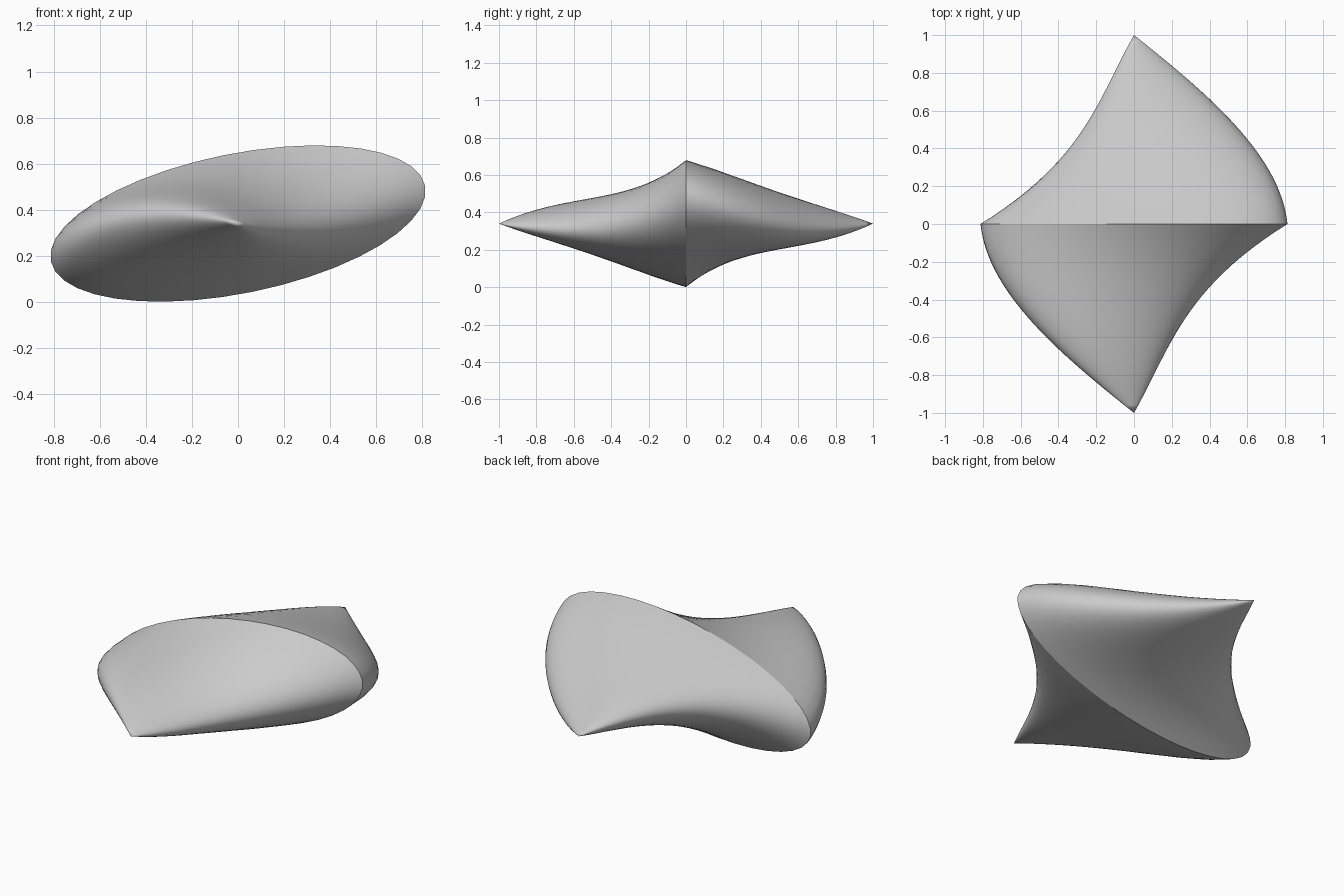
import bpy, bmesh, math
from mathutils import Vector

cube = bpy.data.objects.get("Cube")
if cube:
    bpy.data.objects.remove(cube)

SEGMENTS = 40          # points around the oval
RINGS = 24             # rings from the rim to each tip
WIDTH, HEIGHT = 0.829, 0.303
CENTRE = Vector((0, 0, 0.34))

grey = bpy.data.materials.new("plain_grey")
grey.use_nodes = True
grey.diffuse_color = (0.6, 0.6, 0.6, 1)
grey.node_tree.nodes["Principled BSDF"].inputs["Base Color"].default_value = (0.6, 0.6, 0.6, 1)


def section_point(t, a):
    """Point on the tapering, twisting oval at distance t from the rim."""
    tilt = math.radians(11.4 - 27 * t)
    lean = tilt + math.radians(8)
    arch = t * (1 - t)
    bow = arch * (0.8 - 0.45 * t)
    scale = 1 - t + 0.15 * arch * (2 * t - 1)
    u = WIDTH * scale * math.cos(a)
    v = HEIGHT * scale * math.sin(a)
    x = u * math.cos(tilt) - v * math.sin(tilt) + bow * math.cos(lean)
    z = u * math.sin(tilt) + v * math.cos(tilt) + bow * math.sin(lean)
    return Vector((x, t, z))


bm = bmesh.new()
angles = [2 * math.pi * i / SEGMENTS for i in range(SEGMENTS)]
rim = [bm.verts.new(CENTRE + section_point(0, a)) for a in angles]

# Back half, then the front half as its inversion through the centre
for side in (1, -1):
    shift = 0 if side == 1 else math.pi
    previous = rim
    for r in range(1, RINGS):
        ring = [bm.verts.new(CENTRE + side * section_point(r / RINGS, a + shift))
                for a in angles]
        for i in range(SEGMENTS):
            j = (i + 1) % SEGMENTS
            bm.faces.new((previous[i], previous[j], ring[j], ring[i]))
        previous = ring
    tip = bm.verts.new(CENTRE + Vector((0, side, 0)))
    for i in range(SEGMENTS):
        bm.faces.new((previous[i], previous[(i + 1) % SEGMENTS], tip))

bmesh.ops.recalc_face_normals(bm, faces=bm.faces)

# Smooth skin with a crisp crease along the rim
for face in bm.faces:
    face.smooth = True
for i in range(SEGMENTS):
    bm.edges.get((rim[i], rim[(i + 1) % SEGMENTS])).smooth = False

mesh = bpy.data.meshes.new("twisted_spindle")
bm.to_mesh(mesh)
bm.free()
mesh.materials.append(grey)
spindle = bpy.data.objects.new("twisted_spindle", mesh)
bpy.context.collection.objects.link(spindle)
